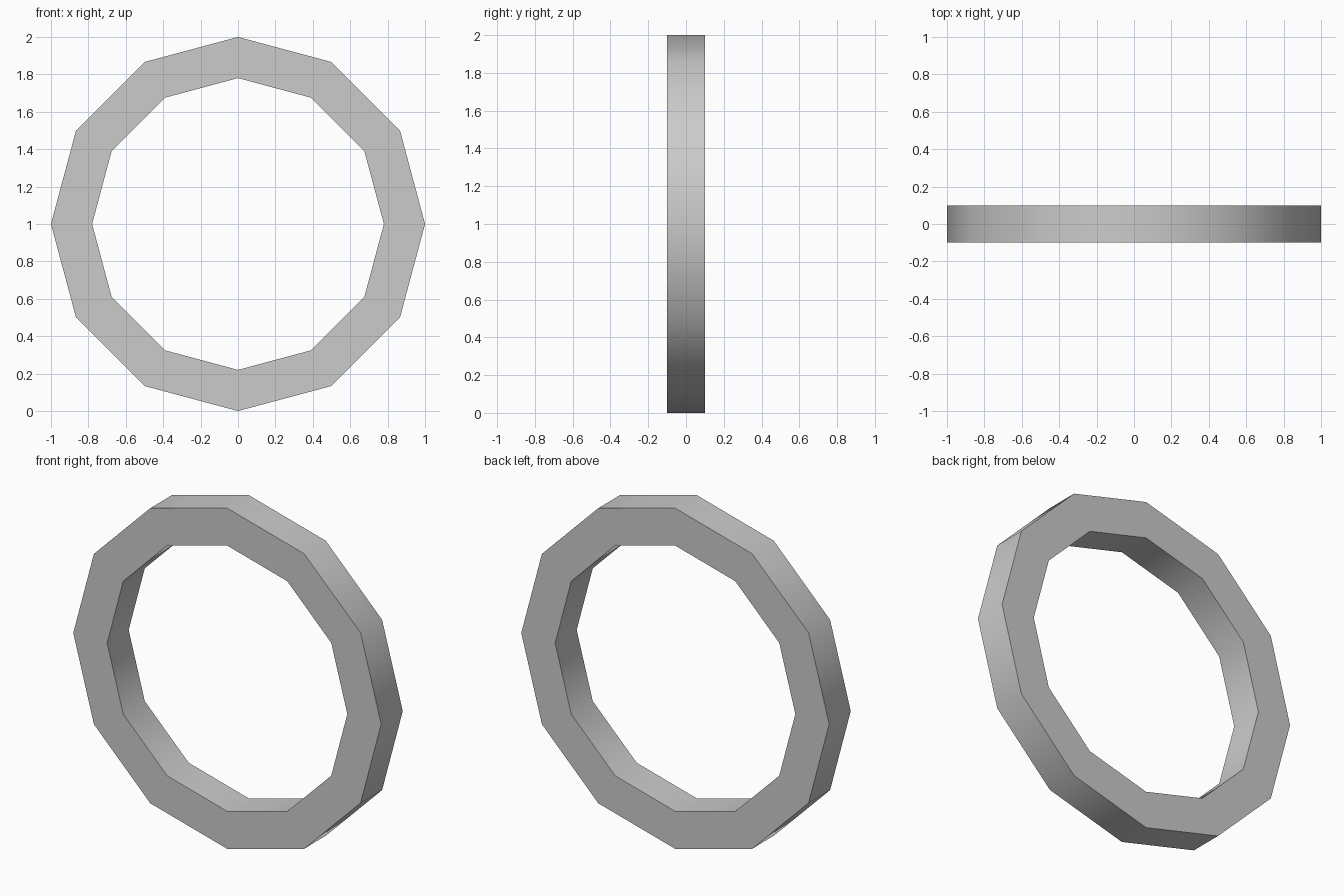
import bpy, bmesh
from math import sin, cos, pi, radians

if "Cube" in bpy.data.objects:
    bpy.data.objects.remove(bpy.data.objects["Cube"])

SIDES = 12
OUTER, INNER, HALF_DEPTH = 1.0, 0.78, 0.1

# Rectangular cross-section (radius, y) swept round the y axis
section = [(OUTER, -HALF_DEPTH), (OUTER, HALF_DEPTH),
           (INNER, HALF_DEPTH), (INNER, -HALF_DEPTH)]

bm = bmesh.new()
loops = []
for i in range(SIDES):
    a = 2 * pi * i / SIDES
    loops.append([bm.verts.new((r * cos(a), y, OUTER + r * sin(a))) for r, y in section])
for i in range(SIDES):
    here, after = loops[i], loops[(i + 1) % SIDES]
    for j in range(4):
        k = (j + 1) % 4
        bm.faces.new((here[j], here[k], after[k], after[j]))
bmesh.ops.recalc_face_normals(bm, faces=bm.faces)

mesh = bpy.data.meshes.new("ring")
bm.to_mesh(mesh)
bm.free()
ring = bpy.data.objects.new("ring", mesh)
bpy.context.collection.objects.link(ring)

# Smooth round the rim and bore, sharp at the flat front and back
bpy.context.view_layer.objects.active = ring
ring.select_set(True)
bpy.ops.object.shade_smooth_by_angle(angle=radians(40))
